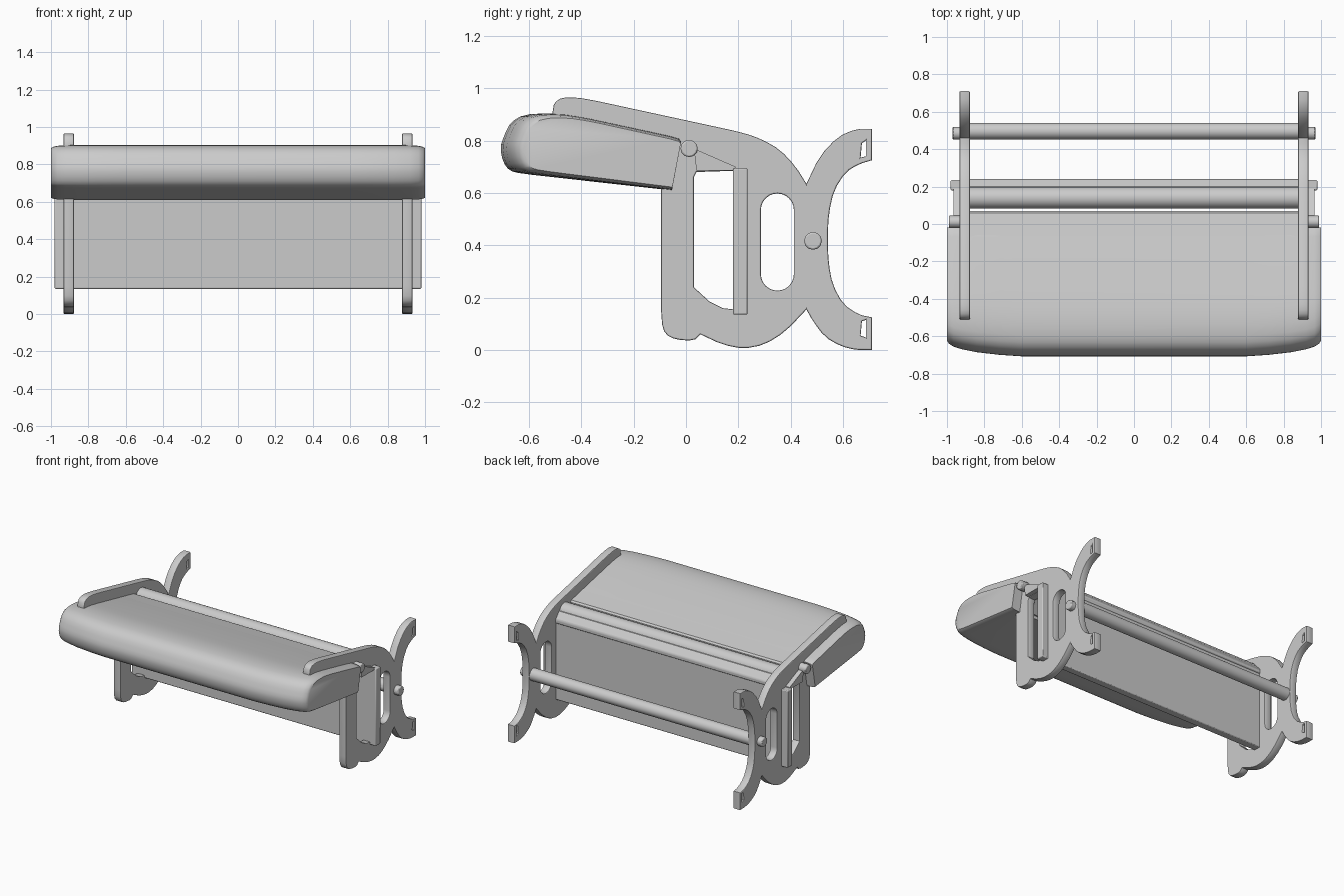
import bpy, bmesh, math
from mathutils import Vector

if "Cube" in bpy.data.objects:
    bpy.data.objects.remove(bpy.data.objects["Cube"])


def finish(ob, angle=35):
    bpy.ops.object.select_all(action='DESELECT')
    ob.select_set(True)
    bpy.context.view_layer.objects.active = ob
    if ob.type == 'CURVE':
        bpy.ops.object.convert(target='MESH')
        ob = bpy.context.view_layer.objects.active
    bpy.ops.object.shade_smooth_by_angle(angle=math.radians(angle))
    return ob


def soften(pts):
    """Cut shallow corners of a closed outline, keep the sharp ones."""
    pts = [Vector(p) for p in pts]
    out = []
    for i, p in enumerate(pts):
        a, b = pts[i - 1] - p, pts[(i + 1) % len(pts)] - p
        if (-a).angle(b) > math.radians(50):
            out.append(p)
        else:
            out += [p + v.normalized() * min(v.length * 0.25, 0.04) for v in (a, b)]
    return out


def plate(name, x, thick, loops, bevel=0.005):
    """Flat plate in the YZ plane; the first loop is the outline, the rest are holes."""
    cu = bpy.data.curves.new(name, 'CURVE')
    cu.dimensions, cu.fill_mode = '2D', 'BOTH'
    cu.extrude, cu.bevel_depth, cu.offset = thick / 2 - bevel, bevel, -bevel
    cu.bevel_resolution = 1
    for loop in loops:
        sp = cu.splines.new('POLY')
        sp.points.add(len(loop) - 1)
        for q, (y, z) in zip(sp.points, loop):
            q.co = (y, z, 0, 1)
        sp.use_cyclic_u = True
    ob = bpy.data.objects.new(name, cu)
    ob.rotation_euler = (math.pi / 2, 0, math.pi / 2)
    ob.location.x = x
    bpy.context.collection.objects.link(ob)
    return finish(ob)


def loft(name, sections, bevel=0.0):
    """Skin a list of equal-length closed rings and cap both ends."""
    bm = bmesh.new()
    rings = [[bm.verts.new(p) for p in s] for s in sections]
    for r, s in zip(rings, rings[1:]):
        for i in range(len(r)):
            bm.faces.new((r[i - 1], r[i], s[i], s[i - 1]))
    bm.faces.new(rings[0])
    bm.faces.new(rings[-1])
    bmesh.ops.recalc_face_normals(bm, faces=bm.faces)
    me = bpy.data.meshes.new(name)
    bm.to_mesh(me)
    bm.free()
    ob = bpy.data.objects.new(name, me)
    bpy.context.collection.objects.link(ob)
    if bevel:
        m = ob.modifiers.new('bevel', 'BEVEL')
        m.width, m.segments, m.limit_method = bevel, 2, 'ANGLE'
        m.angle_limit = math.radians(40)
    return finish(ob)


def prism(name, x0, x1, outline, bevel=0.0):
    return loft(name, [[(x, y, z) for y, z in outline] for x in (x0, x1)], bevel)


def circle(y, z, r, n=24):
    return [(y + r * math.cos(2 * math.pi * i / n), z + r * math.sin(2 * math.pi * i / n))
            for i in range(n)]


# Side frames: arm on top, front leg, curved belly and two rear horns
outline = [
    (-.095, .11), (-.08, .06), (-.04, .04), (.03, .035), (.055, .06), (.14, .02),
    (.22, .005), (.30, .02), (.38, .07), (.46, .155), (.485, .11), (.53, .05),
    (.59, .015), (.65, 0), (.71, 0), (.71, .125), (.66, .135), (.60, .175),
    (.56, .25), (.545, .33), (.541, .42), (.545, .52), (.565, .61), (.61, .68),
    (.66, .71), (.71, .725), (.71, .845), (.65, .845), (.58, .815), (.51, .74),
    (.46, .635), (.42, .70), (.36, .765), (.29, .805), (.22, .83), (-.38, .96),
    (-.45, .967), (-.49, .958), (-.51, .93), (-.51, .84), (-.095, .74)]
slot = [(.03, .24), (.09, .185), (.14, .16), (.23, .15), (.23, .69), (.19, .685), (.04, .68), (.03, .66)]
oval = [(.349 + .063 * math.cos(a), (.535 if i < 13 else .29) + .063 * math.sin(a))
        for i, a in enumerate([math.pi * k / 12 for k in range(13)] +
                              [math.pi + math.pi * k / 12 for k in range(13)])]
notches = [[(.667, .055), (.687, .048), (.687, .115), (.672, .11)],
           [(.667, .735), (.687, .74), (.687, .80), (.672, .79)]]
for side, s in (('left', -1), ('right', 1)):
    plate(side + '_side_frame', s * .905, .055, [soften(outline), slot, oval] + notches)
    # Pivot bolt and the small link behind it
    prism(side + '_pivot_bolt', s * .92, s * .99, circle(.012, .77, .033, 12), .006)
    prism(side + '_pivot_link', s * .92, s * .965,
          [(.03, .77), (.19, .70), (.19, .685), (.04, .685)])

# Seat cushion: rounded section swept across, front edge bowed, ends tucked in
profile = soften([
    (-.055, .61), (-.02, .80), (-.03, .812), (-.42, .892), (-.52, .905), (-.62, .90),
    (-.67, .87), (-.695, .82), (-.71, .775), (-.70, .72), (-.675, .685), (-.63, .674)])
half = [(.0, 0, 0), (.6, 0, 0), (.72, .008, 0), (.84, .022, .0), (.92, .038, .012),
        (.965, .052, .03), (.99, .068, .07), (1.0, .085, .12)]


def seat_ring(x, bow, tuck):
    ring = []
    for y, z in profile:
        front = (-.03 - y) / .68
        mid = .71 + .07 * front
        ring.append((x, y + bow * max(front, 0), mid + (z - mid) * (1 - tuck)))
    return ring


loft('seat_cushion', [seat_ring(-x, b, t) for x, b, t in half[:0:-1]] +
     [seat_ring(x, b, t) for x, b, t in half])
# Rear lip of the seat between the side frames
prism('seat_rear_lip', -.89, .89,
      [(-.07, .63), (-.07, .82), (.06, .792), (.07, .78), (.065, .72), (.025, .69), (-.04, .63)])

# Back board passing through the slots, with a round rail along its top edge
prism('back_board', -.98, .98, [(.18, .135), (.235, .135), (.235, .695), (.18, .695)], .006)
prism('top_rail', -.89, .89, circle(.14, .747, .058))
prism('top_rail_web', -.89, .89, [(.15, .69), (.24, .69), (.24, .72), (.20, .765), (.15, .775)], .008)

# Rear cross bar with its narrower ends
prism('rear_cross_bar', -.89, .89, circle(.497, .42, .044))
prism('rear_cross_bar_ends', -.97, .97, circle(.485, .417, .034, 12), .006)
